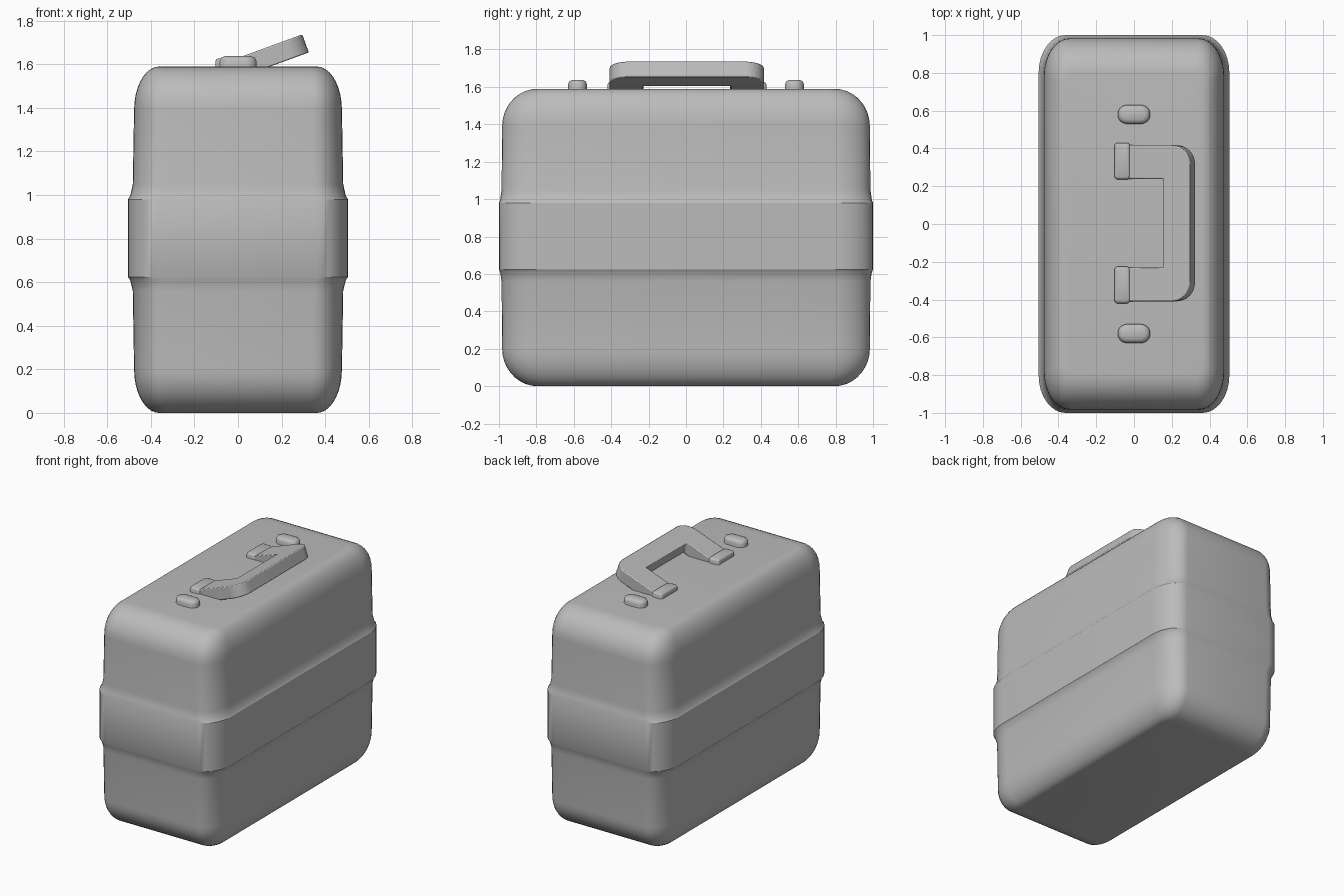
import bpy, bmesh, math
from mathutils import Matrix

if "Cube" in bpy.data.objects:
    bpy.data.objects.remove(bpy.data.objects["Cube"], do_unlink=True)

grey = bpy.data.materials.new("light_grey")
grey.use_nodes = True
grey.diffuse_color = (0.5, 0.5, 0.5, 1)
grey.node_tree.nodes["Principled BSDF"].inputs["Base Color"].default_value = (0.5, 0.5, 0.5, 1)


def finish(name, bm, angle=35):
    """Turn a bmesh into a smooth shaded grey object."""
    bmesh.ops.recalc_face_normals(bm, faces=bm.faces)
    mesh = bpy.data.meshes.new(name)
    bm.to_mesh(mesh)
    bm.free()
    mesh.materials.append(grey)
    obj = bpy.data.objects.new(name, mesh)
    bpy.context.collection.objects.link(obj)
    bpy.ops.object.select_all(action="DESELECT")
    obj.select_set(True)
    bpy.context.view_layer.objects.active = obj
    bpy.ops.object.shade_smooth_by_angle(angle=math.radians(angle))
    return obj


def corner_points(hx, hy, rx, ry, steps=8):
    """Rectangle outline with elliptical corners."""
    pts = []
    for q, (sx, sy) in enumerate([(1, 1), (-1, 1), (-1, -1), (1, -1)]):
        for i in range(steps + 1):
            a = math.pi / 2 * (q + i / steps)
            pts.append((sx * (hx - rx) + rx * math.cos(a),
                        sy * (hy - ry) + ry * math.sin(a)))
    return pts


def loft(name, rings, angle=35):
    """Skin a stack of (z, hx, hy, rx, ry) outlines and cap both ends."""
    bm = bmesh.new()
    loops = [[bm.verts.new((x, y, z)) for x, y in corner_points(*size)]
             for z, *size in rings]
    for low, high in zip(loops, loops[1:]):
        for i in range(len(low)):
            j = (i + 1) % len(low)
            bm.faces.new((low[i], low[j], high[j], high[i]))
    bm.faces.new(loops[0])
    bm.faces.new(loops[-1])
    return finish(name, bm, angle)


# Case body: rounded bottom, raised middle band, rounded top
HEIGHT, ROUND = 1.59, 0.2
def dome(steps=9):
    out = []
    for i in range(steps + 1):
        a = math.pi / 2 * i / steps
        c = 1 - math.sin(a)
        out.append((ROUND * (1 - math.cos(a)), 0.477 - 0.115 * c,
                    0.983 - 0.19 * c, 0.135 - 0.1 * c, 0.2 - 0.14 * c))
    return out

wall = (0.483, 0.986, 0.137, 0.2)
shoulder = (0.495, 0.994, 0.14, 0.2)
band = (0.505, 1.0, 0.142, 0.2)
rings = dome()
rings += [(0.56, *wall), (0.61, *shoulder), (0.624, *band),
          (0.98, *band), (0.995, *shoulder), (1.05, *wall)]
rings += [(HEIGHT - z, *size) for z, *size in reversed(dome())]
loft("case_body", rings, 30)


# Pill shaped latch buttons on the lid
for side, y in (("left", 0.58), ("right", -0.58)):
    button = loft(side + "_button", [
        (-0.03, 0.085, 0.05, 0.05, 0.045), (0.025, 0.085, 0.05, 0.05, 0.045),
        (0.04, 0.078, 0.044, 0.045, 0.04), (0.048, 0.06, 0.028, 0.03, 0.025)], 60)
    button.location = (0, y, HEIGHT)

# Hinge blocks holding the handle
for side, y in (("left", 0.333), ("right", -0.323)):
    hinge = loft(side + "_hinge", [
        (-0.03, 0.042, 0.097, 0.018, 0.02), (0.022, 0.042, 0.097, 0.018, 0.02),
        (0.032, 0.038, 0.093, 0.016, 0.018), (0.036, 0.03, 0.085, 0.01, 0.012)], 60)
    hinge.location = (-0.062, y, HEIGHT)

# Handle: U outline, extruded and tilted up from the lid
LENGTH, HALF, INNER, BAR, THICK, R = 0.36, 0.413, 0.235, 0.15, 0.088, 0.1
arc = [(-R + R * math.sin(math.pi / 2 * i / 8), HALF - R + R * math.cos(math.pi / 2 * i / 8))
       for i in range(9)]
half = [(-BAR, INNER), (-LENGTH, INNER), (-LENGTH, HALF)] + arc
outline = half + [(u, -v) for u, v in reversed(half)]
bm = bmesh.new()
face = bm.faces.new([bm.verts.new((u, v, 0)) for u, v in outline])
ext = bmesh.ops.extrude_face_region(bm, geom=[face])
bmesh.ops.translate(bm, vec=(0, 0, -THICK),
                    verts=[v for v in ext["geom"] if isinstance(v, bmesh.types.BMVert)])
bmesh.ops.transform(bm, matrix=Matrix.Translation((0.295, 0.004, 1.737))
                    @ Matrix.Rotation(math.radians(-20), 4, "Y"), verts=bm.verts)
handle = finish("handle", bm)
bevel = handle.modifiers.new("soft_edges", "BEVEL")
bevel.width = 0.006
bevel.segments = 2
bevel.limit_method = "ANGLE"
